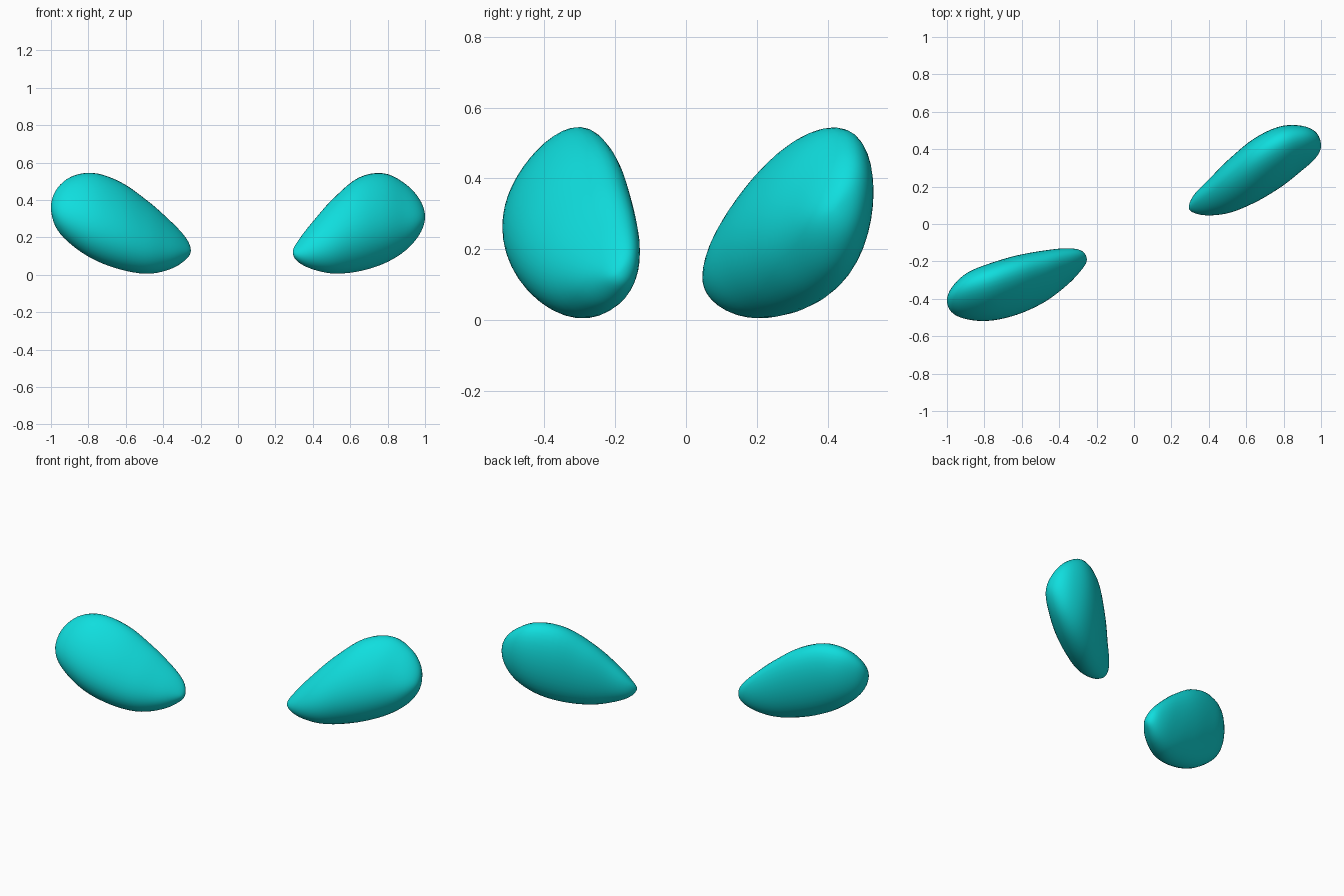
import bpy
import bmesh
import math

SEGMENTS = 36   # rings from tip to tip
SIDES = 40      # points around each ring

default_cube = bpy.data.objects.get("Cube")
if default_cube:
    bpy.data.objects.remove(default_cube, do_unlink=True)


def make_material(name, color):
    material = bpy.data.materials.new(name)
    material.use_nodes = True
    material.diffuse_color = color
    shader = next(n for n in material.node_tree.nodes if n.type == 'BSDF_PRINCIPLED')
    shader.inputs["Base Color"].default_value = color
    shader.inputs["Roughness"].default_value = 0.5
    return material


def sample_loop(loop, position):
    """Smooth value on a closed list of knots (Catmull-Rom)."""
    i = math.floor(position)
    t = position - i
    a, b, c, d = (loop[(i + k) % len(loop)] for k in (-1, 0, 1, 2))
    return 0.5 * (2 * b + (c - a) * t + (2 * a - 5 * b + 4 * c - d) * t ** 2
                  + (3 * b - a - 3 * c + d) * t ** 3)


def outline(high, low):
    """Closed loop: along the high edge, then back along the low edge."""
    return [v / 1000 for v in high + low[-2:0:-1]]


def center_and_half(loop, position):
    high = sample_loop(loop, position)
    low = sample_loop(loop, -position)
    return (high + low) / 2, (high - low) / 2


def build_eye(name, x_start, x_end, height_loop, depth_loop, material):
    """Loft leaning oval rings between the two rounded tips."""
    bm = bmesh.new()
    knots = len(height_loop) // 2
    rings = []
    for s in range(1, SEGMENTS):
        fraction = s / SEGMENTS
        x = x_start + (x_end - x_start) * (1 - math.cos(math.pi * fraction)) / 2
        zc, zh = center_and_half(height_loop, fraction * knots)
        yc, yh = center_and_half(depth_loop, fraction * knots)
        ring = []
        for k in range(SIDES):
            angle = 2 * math.pi * k / SIDES
            lean = 0.27 + 0.2 * math.sin(angle)   # upper part leans back
            ring.append(bm.verts.new((x, yc + yh * math.cos(angle),
                                      zc + zh * math.sin(angle + lean))))
        rings.append(ring)

    for first, second in zip(rings, rings[1:]):
        for k in range(SIDES):
            n = (k + 1) % SIDES
            bm.faces.new((first[k], first[n], second[n], second[k]))

    # Close both tips with fans
    for x, knot, ring in ((x_start, 0, rings[0]), (x_end, knots, rings[-1])):
        tip = bm.verts.new((x, depth_loop[knot], height_loop[knot]))
        for k in range(SIDES):
            bm.faces.new((tip, ring[k], ring[(k + 1) % SIDES]))
    bmesh.ops.recalc_face_normals(bm, faces=bm.faces)

    mesh = bpy.data.meshes.new(name)
    bm.to_mesh(mesh)
    bm.free()
    mesh.materials.append(material)
    mesh.shade_smooth()
    obj = bpy.data.objects.new(name, mesh)
    bpy.context.collection.objects.link(obj)
    return obj


turquoise = make_material("turquoise", (0.005, 0.73, 0.73, 1.0))

# Right eye: wide outer end, narrow inner tip
build_eye(
    "right_eye", -1.0, -0.252,
    outline([360, 455, 525, 544, 495, 395, 288, 200, 130],
            [360, 250, 160, 80, 27, 5, 30, 80, 130]),
    outline([-410, -335, -260, -210, -168, -142, -130, -143, -190],
            [-410, -475, -510, -517, -485, -420, -330, -245, -190]),
    turquoise)

# Left eye: narrow inner tip, wide outer end
build_eye(
    "left_eye", 0.293, 1.0,
    outline([120, 180, 280, 410, 520, 542, 485, 400, 310],
            [120, 70, 30, 6, 18, 60, 130, 220, 310]),
    outline([90, 155, 235, 350, 460, 522, 525, 490, 420],
            [90, 60, 46, 60, 115, 195, 285, 355, 420]),
    turquoise)
